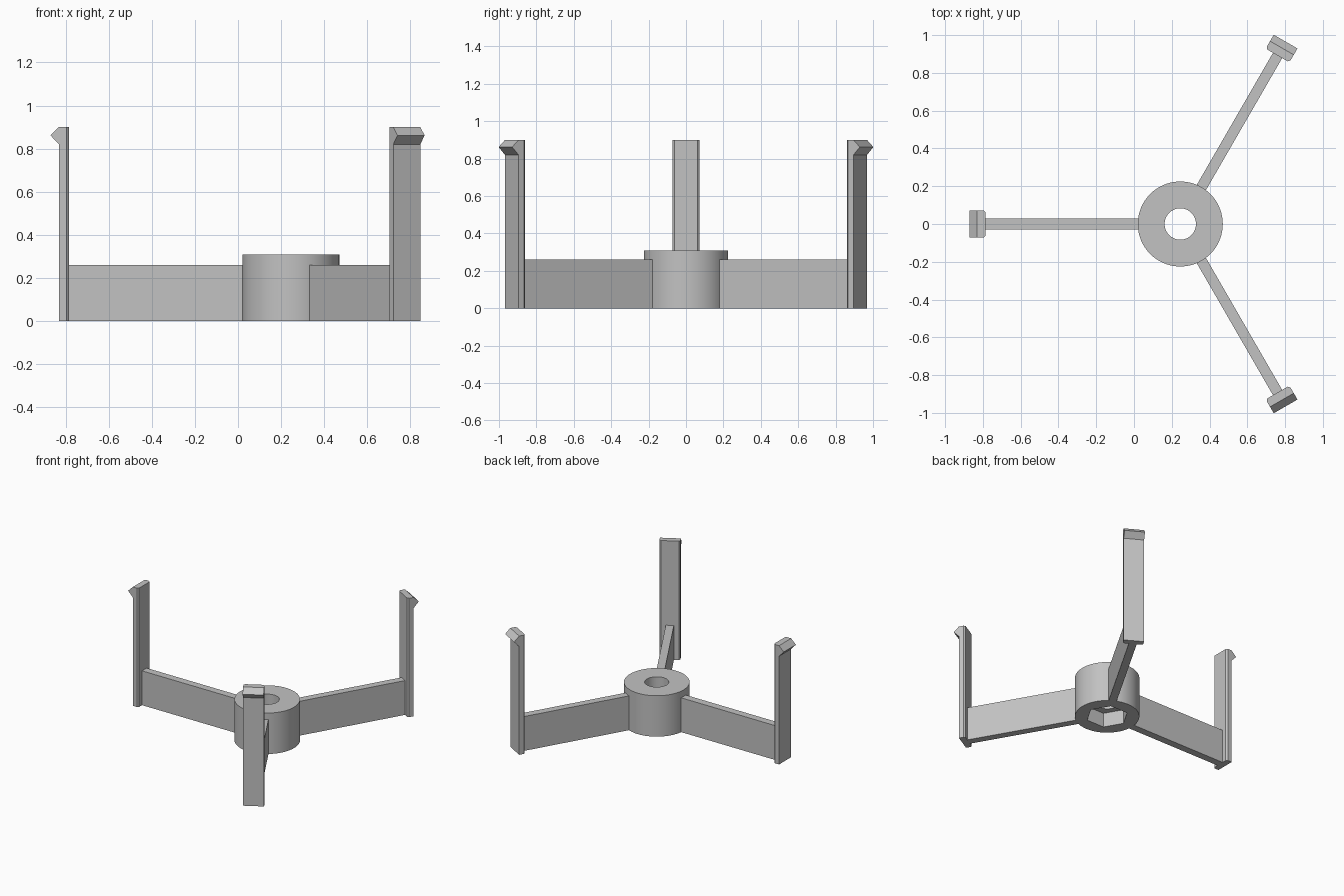
import bpy, bmesh
from math import radians, pi
from mathutils import Matrix, Vector

cube = bpy.data.objects.get("Cube")
if cube:
    bpy.data.objects.remove(cube, do_unlink=True)

HUB = Vector((0.245, 0, 0))
HUB_R, HUB_H = 0.225, 0.31
POST_IN, POST_OUT, TIP = 1.03, 1.076, 1.115
POST_W, POST_H = 0.145, 0.9

grey = bpy.data.materials.new("plain_grey")
grey.use_nodes = True
colour = (0.54, 0.54, 0.54, 1)
grey.diffuse_color = colour
grey.node_tree.nodes["Principled BSDF"].inputs["Base Color"].default_value = colour


def add_object(name, bm):
    bmesh.ops.recalc_face_normals(bm, faces=bm.faces)
    mesh = bpy.data.meshes.new(name)
    bm.to_mesh(mesh)
    bm.free()
    mesh.materials.append(grey)
    ob = bpy.data.objects.new(name, mesh)
    bpy.context.collection.objects.link(ob)
    return ob


def cylinder(name, sides, radius, z0, z1, turn=0):
    bm = bmesh.new()
    place = Matrix.Translation(HUB + Vector((0, 0, (z0 + z1) / 2))) @ Matrix.Rotation(turn, 4, 'Z')
    bmesh.ops.create_cone(bm, cap_ends=True, segments=sides, radius1=radius,
                          radius2=radius, depth=z1 - z0, matrix=place)
    return add_object(name, bm)


def prism(name, outline, direction, place):
    """Extrude a flat outline along a direction, then move it into place."""
    bm = bmesh.new()
    face = bm.faces.new([bm.verts.new(p) for p in outline])
    new = bmesh.ops.extrude_face_region(bm, geom=[face])["geom"]
    bmesh.ops.translate(bm, vec=direction,
                        verts=[v for v in new if isinstance(v, bmesh.types.BMVert)])
    bm.transform(place)
    return add_object(name, bm)


# Hub with a bolt hole and a hexagonal nut pocket underneath
hub = cylinder("hub", 96, HUB_R, 0, HUB_H)
cutters = [cylinder("bolt_hole_cutter", 64, 0.083, -0.1, 0.5),
           cylinder("nut_pocket_cutter", 6, 0.148, -0.1, 0.11, pi / 6)]
bpy.context.view_layer.objects.active = hub
for cutter in cutters:
    cutter.hide_render = True
    cut = hub.modifiers.new("cut", 'BOOLEAN')
    cut.operation = 'DIFFERENCE'
    cut.solver = 'EXACT'
    cut.object = cutter
    bpy.ops.object.modifier_apply(modifier=cut.name)
for cutter in cutters:
    bpy.data.objects.remove(cutter, do_unlink=True)
bpy.ops.object.select_all(action='DESELECT')
hub.select_set(True)
bpy.ops.object.shade_smooth_by_angle(angle=radians(30))

# Three arms, each with an upright post and a hooked lip
half, bevel = POST_W / 2, 0.011
for side, angle in (("right", 180), ("back_left", 60), ("front_left", -60)):
    place = Matrix.Translation(HUB) @ Matrix.Rotation(radians(angle), 4, 'Z')
    w = 0.028
    prism(side + "_arm", [(0.2, -w, 0), (1.04, -w, 0), (1.04, w, 0), (0.2, w, 0)],
          (0, 0, 0.26), place)
    # post with bevelled inner corners
    prism(side + "_post",
          [(POST_OUT, -half, 0), (POST_OUT, half, 0), (POST_IN + bevel, half, 0),
           (POST_IN, half - bevel, 0), (POST_IN, bevel - half, 0), (POST_IN + bevel, -half, 0)],
          (0, 0, POST_H), place)
    # pointed lip on the outside of the post
    prism(side + "_hook",
          [(POST_OUT, -half, 0.82), (TIP, -half, 0.862), (POST_OUT, -half, POST_H)],
          (0, POST_W, 0), place)
